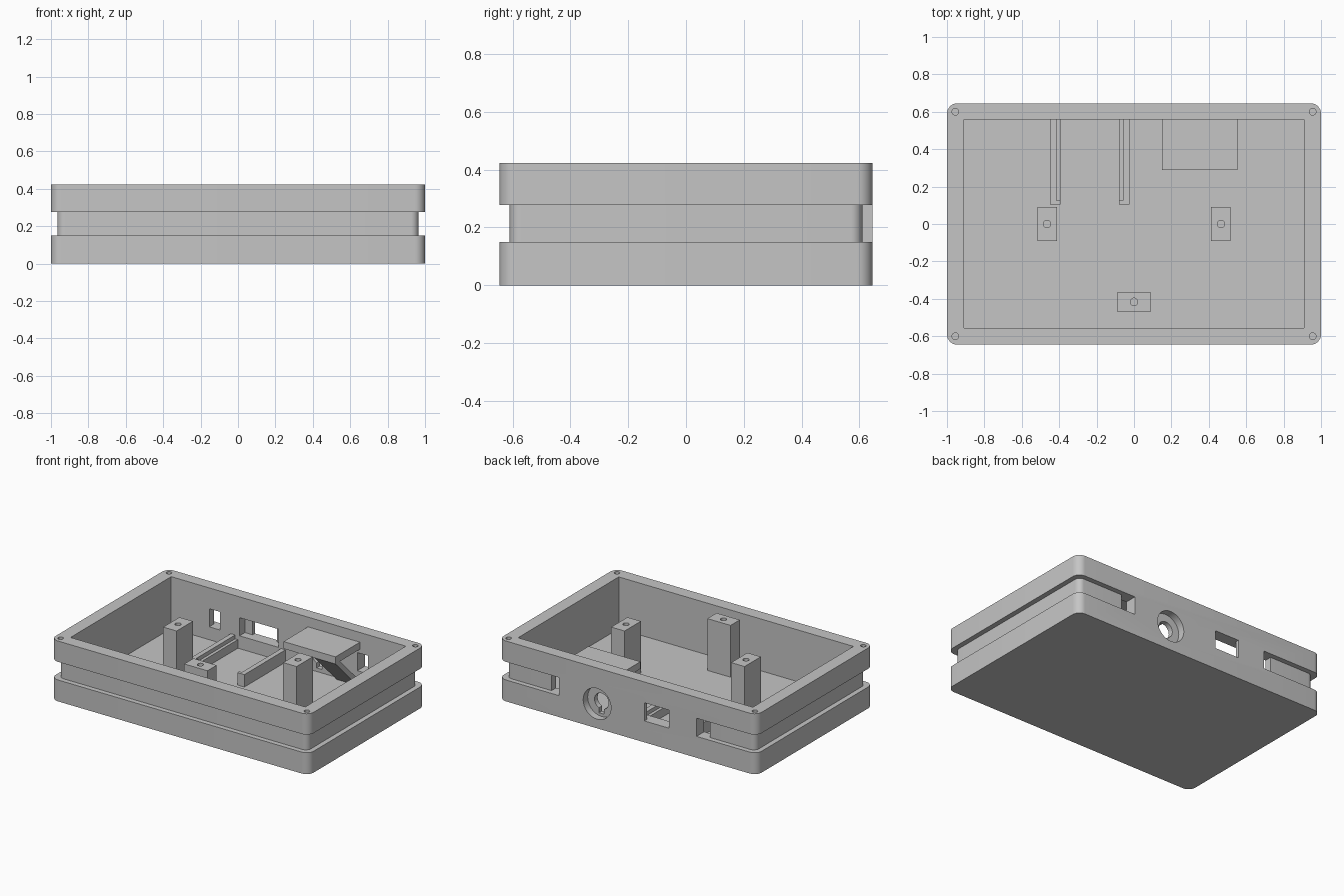
import bpy, bmesh
from math import cos, sin, pi, radians
from mathutils import Matrix, Vector

cube = bpy.data.objects.get("Cube")
if cube:
    bpy.data.objects.remove(cube, do_unlink=True)

grey = bpy.data.materials.new("matte_grey")
grey.use_nodes = True
colour = (0.56, 0.56, 0.56, 1)
grey.diffuse_color = colour
grey.node_tree.nodes["Principled BSDF"].inputs["Base Color"].default_value = colour

HEIGHT, FLOOR, BACK = 0.423, 0.06, 0.56
GROOVE = (0.15, 0.277)


def add_object(name, bm):
    bmesh.ops.recalc_face_normals(bm, faces=bm.faces)
    mesh = bpy.data.meshes.new(name)
    bm.to_mesh(mesh)
    bm.free()
    mesh.materials.append(grey)
    obj = bpy.data.objects.new(name, mesh)
    bpy.context.collection.objects.link(obj)
    return obj


def prism(name, points, offset):
    """Extrude a closed outline of 3D points along an offset."""
    bm = bmesh.new()
    face = bm.faces.new([bm.verts.new(p) for p in points])
    new = bmesh.ops.extrude_face_region(bm, geom=[face])["geom"]
    bmesh.ops.translate(bm, vec=Vector(offset),
                        verts=[v for v in new if isinstance(v, bmesh.types.BMVert)])
    return add_object(name, bm)


def box(name, x, y, z):
    (x0, x1), (y0, y1), (z0, z1) = x, y, z
    return prism(name, [(x0, y0, z0), (x1, y0, z0), (x1, y1, z0), (x0, y1, z0)],
                 (0, 0, z1 - z0))


def cylinder(name, centre, radius, length, axis="Z"):
    bm = bmesh.new()
    bmesh.ops.create_cone(bm, cap_ends=True, segments=32, radius1=radius,
                          radius2=radius, depth=length)
    turn = Matrix.Rotation(pi / 2, 4, "X") if axis == "Y" else Matrix()
    bmesh.ops.transform(bm, matrix=Matrix.Translation(centre) @ turn, verts=bm.verts)
    return add_object(name, bm)


def rounded_outline(hx, hy, r, z):
    """Rounded rectangle, clockwise from the back right corner round the front."""
    pts = []
    for sx, sy, start in ((1, 1, 90), (1, -1, 0), (-1, -1, -90), (-1, 1, -180)):
        for i in range(9):
            a = radians(start - i * 90 / 8)
            pts.append((sx * (hx - r) + r * cos(a), sy * (hy - r) + r * sin(a), z))
    return pts


def carve(target, cutters):
    """Subtract the cutters, then discard them."""
    for c in cutters:
        c.hide_render = True
        m = target.modifiers.new("cut", "BOOLEAN")
        m.operation, m.solver, m.object = "DIFFERENCE", "EXACT", c
    graph = bpy.context.evaluated_depsgraph_get()
    mesh = bpy.data.meshes.new_from_object(target.evaluated_get(graph))
    target.modifiers.clear()
    target.data = mesh
    for c in cutters:
        bpy.data.objects.remove(c, do_unlink=True)


def smooth(obj):
    bpy.ops.object.select_all(action="DESELECT")
    obj.select_set(True)
    bpy.context.view_layer.objects.active = obj
    bpy.ops.object.shade_smooth_by_angle(angle=radians(30))


# Open case with a hollow interior
case = prism("case", rounded_outline(1, 0.645, 0.055, 0), (0, 0, HEIGHT))
cutters = [box("cavity", (-0.91, 0.91), (-0.555, BACK), (FLOOR, 0.6))]

# Strap groove round the sides, stopping at two slots in the back wall
end = 0.533
path = [(end, 0.61, GROOVE[0])] + rounded_outline(0.965, 0.61, 0.04, GROOVE[0])
path += [(x, y, GROOVE[0]) for x, y in ((-end, 0.61), (-end, 0.8), (-1.2, 0.8),
                                        (-1.2, -0.8), (1.2, -0.8), (1.2, 0.8), (end, 0.8))]
cutters.append(prism("groove", path, (0, 0, GROOVE[1] - GROOVE[0])))
for s in (-1, 1):
    cutters.append(box("strap_slot", sorted((s * end, s * 0.615)), (0.5, 0.7), GROOVE))
    for t in (-1, 1):
        cutters.append(cylinder("screw_hole", (s * 0.955, t * 0.6, HEIGHT), 0.018, 0.2))

# Connector window with its inner pocket, and the notched round socket
socket = 0.238
cutters += [
    box("window", (-0.32, -0.13), (0.5, 0.7), GROOVE),
    box("window_pocket", (-0.38, -0.08), (0.5, 0.62), GROOVE),
    cylinder("socket_recess", (socket, 0.645, 0.172), 0.108, 0.1, "Y"),
    cylinder("socket_bore", (socket, 0.6, 0.172), 0.055, 0.3, "Y"),
    box("socket_notch", (socket - 0.02, socket + 0.02), (0.5, 0.62), (0.085, 0.15)),
]
carve(case, cutters)
smooth(case)

# Three drilled mounting posts
for name, x, y, hx, hy in (("left_post", 0.465, 0, 0.052, 0.09),
                           ("right_post", -0.465, 0, 0.052, 0.09),
                           ("front_post", 0, -0.416, 0.09, 0.051)):
    post = box(name, (x - hx, x + hx), (y - hy, y + hy), (FLOOR, HEIGHT))
    carve(post, [cylinder("post_hole", (x, y, HEIGHT), 0.02, 0.3)])
    smooth(post)

# Mirrored board rails, each with a lower ledge on its inner side
middle = -0.236
for name, s in (("left_rail", 1), ("right_rail", -1)):
    rail = box(name, sorted((middle + s * 0.157, middle + s * 0.212)),
               (0.105, BACK), (FLOOR, 0.147))
    carve(rail, [box("ledge", sorted((middle + s * 0.1, middle + s * 0.178)),
                     (0.126, 0.7), (0.12, 0.3))])

# Shelf over the socket, held by a sloping strut
shelf_y, shelf_z, strut = 0.29, 0.305, 0.05
box("socket_shelf", (0.15, 0.553), (shelf_y, BACK), (shelf_z, 0.355))
foot = shelf_y + shelf_z - FLOOR
prism("shelf_strut", [(0.39, y, z) for y, z in (
    (shelf_y, shelf_z), (shelf_y + strut, shelf_z),
    (BACK, shelf_y + strut + shelf_z - BACK), (BACK, FLOOR), (foot, FLOOR))], (0.163, 0, 0))
